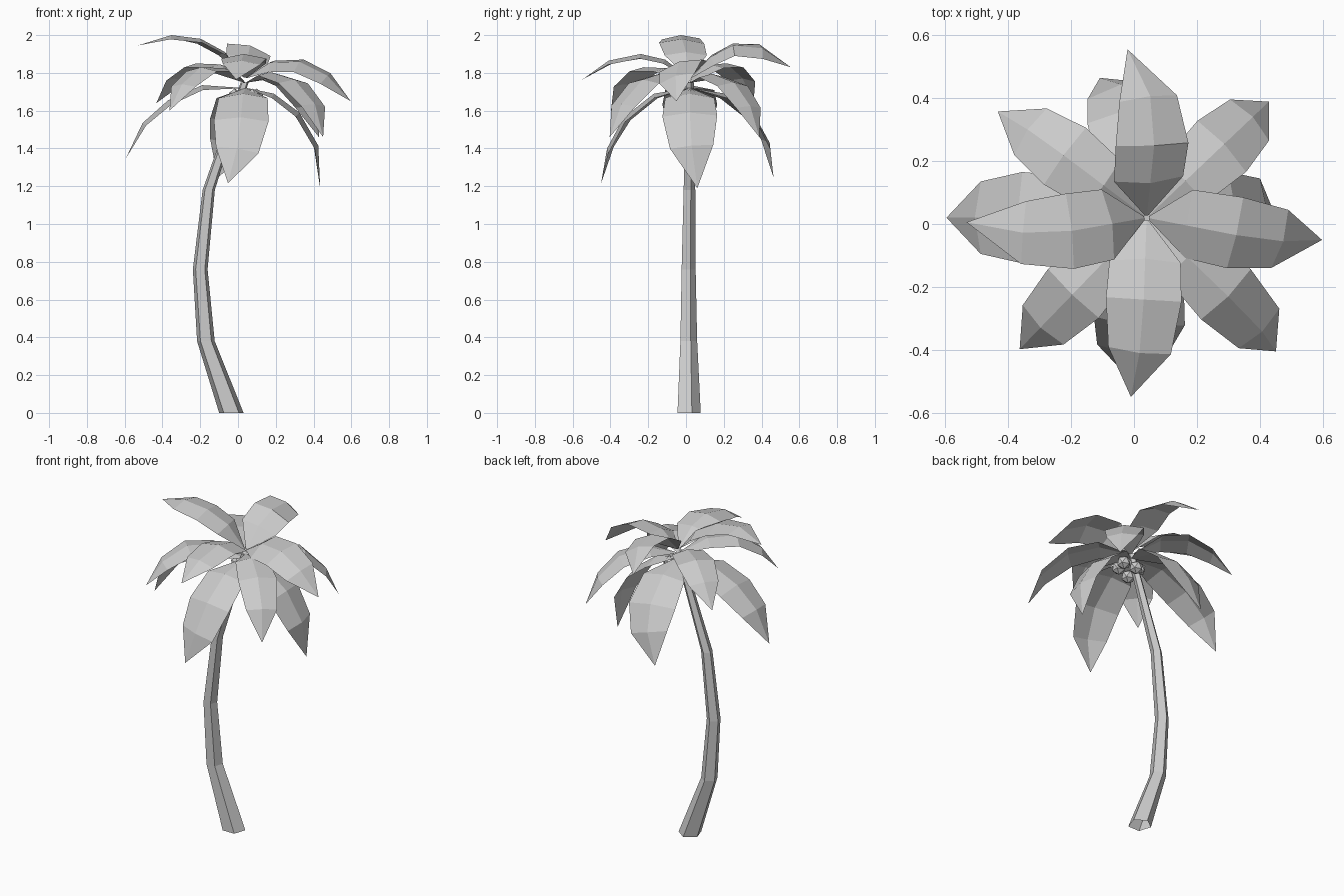
import bpy, bmesh, math
from mathutils import Matrix, Vector

cube = bpy.data.objects.get("Cube")
if cube:
    bpy.data.objects.remove(cube, do_unlink=True)

grey = bpy.data.materials.new("plain grey")
grey.use_nodes = True
grey.diffuse_color = (0.6, 0.6, 0.6, 1)
grey.node_tree.nodes["Principled BSDF"].inputs["Base Color"].default_value = (0.6, 0.6, 0.6, 1)

CROWN = Vector((0.04, 0.02, 0))
UP = Vector((0, 0, 1))


def finish(name, bm):
    """Turn a bmesh into a flat-shaded object."""
    mesh = bpy.data.meshes.new(name)
    bm.to_mesh(mesh)
    bm.free()
    mesh.materials.append(grey)
    obj = bpy.data.objects.new(name, mesh)
    bpy.context.collection.objects.link(obj)


def bridge(bm, rings, closed):
    """Join neighbouring rings of vertices with quads."""
    for low, high in zip(rings, rings[1:]):
        count = len(low)
        for i in range(count if closed else count - 1):
            j = (i + 1) % count
            bm.faces.new((low[i], low[j], high[j], high[i]))


def trunk(path, sides=5):
    """Tapered, bent column, open below; path holds (x, y, z, radius)."""
    bm = bmesh.new()
    rings = []
    for x, y, z, radius in path:
        ring = []
        for i in range(sides):
            a = math.pi / 2 + math.tau * i / sides
            ring.append(bm.verts.new((x + radius * math.cos(a), y + radius * math.sin(a), z)))
        rings.append(ring)
    bridge(bm, rings, True)
    bm.faces.new(rings[-1])
    finish("trunk", bm)


def frond(name, heading, curl, tier, ridge, roll=0):
    """Gently folded leaf along a ridge of (reach, height).
    curl bends the tip to its left, roll lifts the left edge."""
    base_height, widths = tier
    angle = math.radians(heading)
    out = Vector((math.cos(angle), math.sin(angle), 0))
    left = UP.cross(out)
    points = [CROWN + UP * base_height + out * 0.007]
    for (reach, height), bend in zip(ridge, (0, 0, 0.25, 1)):
        points.append(CROWN + UP * height + out * reach + left * curl * bend)

    bm = bmesh.new()
    rings = []
    for i, width in enumerate(widths):
        along = (points[i + 1] - points[max(i - 1, 0)]).normalized()
        turn = Matrix.Rotation(math.radians(-roll), 3, -along)
        side = turn @ (left - along * left.dot(along)).normalized()
        sag = along.cross(side) * width * 0.2
        mid = points[i]
        rings.append([bm.verts.new(p) for p in (mid - side * width - sag, mid, mid + side * width - sag)])
    bridge(bm, rings, False)

    # Pointed tip
    tip = bm.verts.new(points[-1])
    right_edge, middle, left_edge = rings[-1]
    bm.faces.new((right_edge, middle, tip))
    bm.faces.new((middle, left_edge, tip))
    finish(name, bm)


# Trunk
trunk([(-0.035, 0.01, 0, 0.068), (-0.17, 0.01, 0.38, 0.049), (-0.2, 0.01, 0.76, 0.041),
       (-0.155, 0.015, 1.18, 0.034), (0.035, 0.02, 1.75, 0.022)])

# Upper fronds
UPPER = (1.775, (0.006, 0.113, 0.12, 0.1))
frond("upper_frond_back", 84, 0.116, UPPER, [(0.11, 1.885), (0.23, 1.945), (0.385, 1.93), (0.525, 1.83)], 17)
frond("upper_frond_front", -92, -0.03, UPPER, [(0.13, 1.87), (0.26, 1.9), (0.43, 1.865), (0.57, 1.765)])
frond("upper_frond_right", 190, -0.085, UPPER, [(0.11, 1.91), (0.24, 1.98), (0.395, 2), (0.565, 1.945)])
frond("upper_frond_left", -11, 0.037, UPPER, [(0.13, 1.855), (0.29, 1.86), (0.44, 1.785), (0.56, 1.65)], 16)

# Middle fronds
MIDDLE = (1.75, (0.006, 0.095, 0.112, 0.09))
frond("middle_frond_back_left", 43.5, 0, MIDDLE, [(0.17, 1.795), (0.34, 1.75), (0.465, 1.625), (0.535, 1.46)])
frond("middle_frond_front_left", -44, -0.02, MIDDLE, [(0.18, 1.805), (0.36, 1.765), (0.515, 1.635), (0.59, 1.46)])
frond("middle_frond_front_right", 226, 0, MIDDLE, [(0.17, 1.825), (0.34, 1.83), (0.485, 1.74), (0.58, 1.6)])
frond("middle_frond_back_right", 143, 0.015, MIDDLE, [(0.17, 1.845), (0.33, 1.85), (0.47, 1.77), (0.58, 1.64)])

# Lower fronds
LOWER = (1.72, (0.006, 0.13, 0.145, 0.115))
frond("lower_frond_left", 0, 0.04, LOWER, [(0.15, 1.69), (0.285, 1.59), (0.385, 1.415), (0.395, 1.19)])
frond("lower_frond_right", 180, 0, LOWER, [(0.23, 1.735), (0.41, 1.655), (0.545, 1.535), (0.635, 1.345)])
frond("lower_frond_front", -94, -0.06, LOWER, [(0.19, 1.69), (0.35, 1.565), (0.44, 1.4), (0.475, 1.215)])
frond("lower_frond_back", 98, 0.085, LOWER, [(0.19, 1.69), (0.35, 1.57), (0.43, 1.43), (0.46, 1.245)])

# Coconuts clustered under the crown
for i in range(5):
    a = math.radians(20 + 72 * i)
    bm = bmesh.new()
    bmesh.ops.create_icosphere(bm, subdivisions=1, radius=0.042)
    spot = CROWN + Vector((0.06 * math.cos(a), 0.06 * math.sin(a) - 0.015, 1.675 - 0.03 * (i % 2)))
    bmesh.ops.translate(bm, verts=bm.verts, vec=spot)
    finish(f"coconut_{i + 1}", bm)
